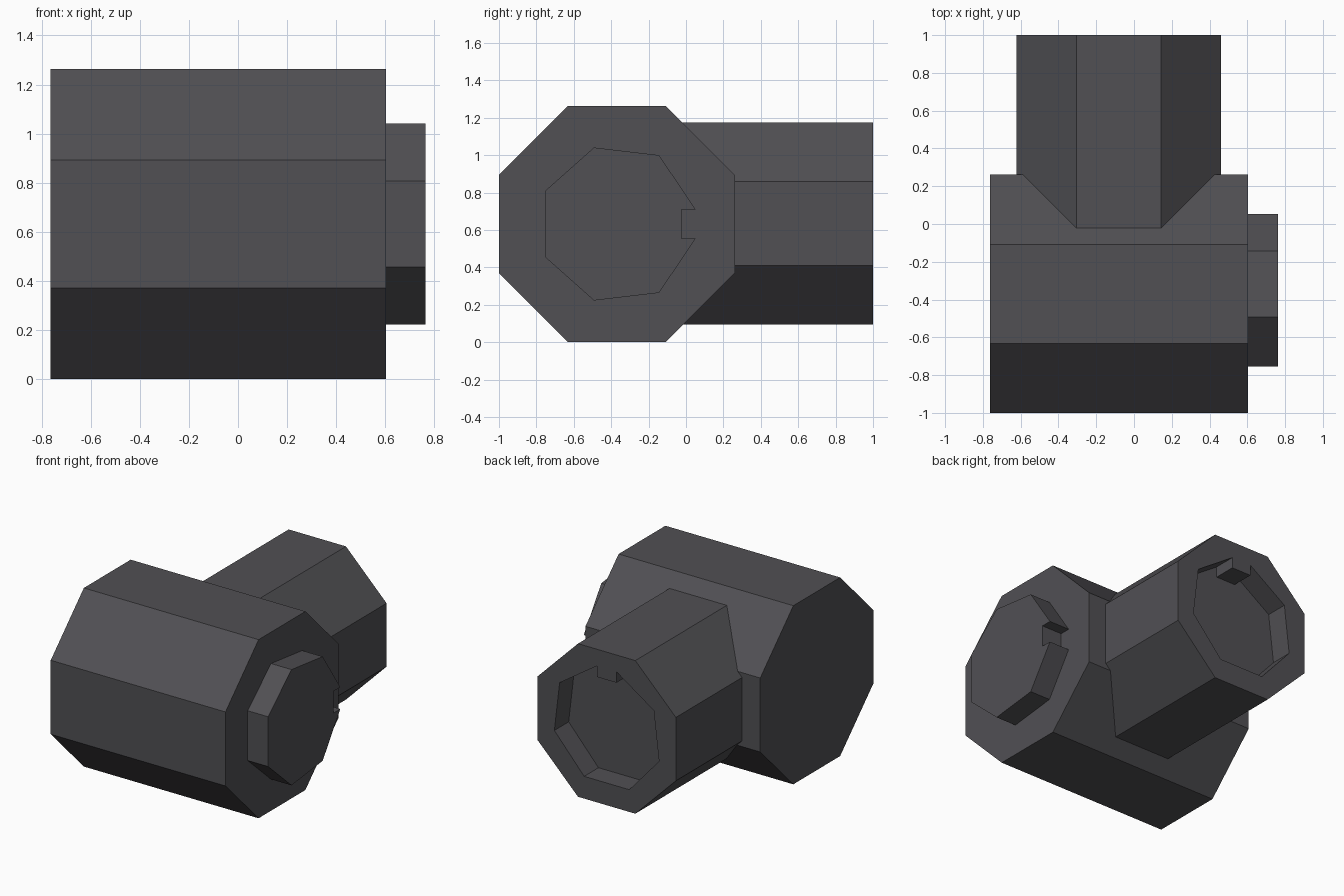
import bpy
import bmesh
from math import cos, sin, pi, radians
from mathutils import Vector

cube = bpy.data.objects.get("Cube")
if cube:
    bpy.data.objects.remove(cube, do_unlink=True)

# One dark plastic colour
COLOUR = (0.082, 0.08, 0.088, 1.0)
plastic = bpy.data.materials.new("dark_grey_plastic")
plastic.use_nodes = True
plastic.diffuse_color = COLOUR
plastic.node_tree.nodes["Principled BSDF"].inputs["Base Color"].default_value = COLOUR


def prism(name, profile, origin, side, up, axis, start, end):
    """Extrude a closed 2D profile along an axis."""
    origin, side, up, axis = map(Vector, (origin, side, up, axis))
    bm = bmesh.new()
    verts = [bm.verts.new(origin + side * a + up * b + axis * start) for a, b in profile]
    base = bm.faces.new(verts)
    moved = bmesh.ops.extrude_face_region(bm, geom=[base])["geom"]
    bmesh.ops.translate(bm, vec=axis * (end - start),
                        verts=[v for v in moved if isinstance(v, bmesh.types.BMVert)])
    bmesh.ops.recalc_face_normals(bm, faces=bm.faces)
    mesh = bpy.data.meshes.new(name)
    bm.to_mesh(mesh)
    bm.free()
    mesh.materials.append(plastic)
    obj = bpy.data.objects.new(name, mesh)
    bpy.context.collection.objects.link(obj)
    return obj


def combine(target, tool, operation):
    """Apply a boolean and remove the tool."""
    mod = target.modifiers.new(tool.name, "BOOLEAN")
    mod.operation = operation
    mod.solver = "EXACT"
    mod.object = tool
    bpy.context.view_layer.objects.active = target
    bpy.ops.object.modifier_apply(modifier=mod.name)
    bpy.data.objects.remove(tool, do_unlink=True)


def octagon(apothem):
    r = apothem / cos(pi / 8)
    return [(r * cos(radians(22.5 + 45 * i)), r * sin(radians(22.5 + 45 * i)))
            for i in range(8)]


# Keyed connector outline, mirrored about its keyway
half = [(0.077, 0.345), (0.077, 0.422), (0.368, 0.226), (0.409, -0.122), (0.176, -0.384)]
keyed = half + [(-a, b) for a, b in reversed(half)]

X, Y, Z = (1, 0, 0), (0, 1, 0), (0, 0, 1)
body_centre = (0, -0.37, 0.632)
branch_centre = (-0.08, 0, 0.635)

# Main barrel and the branch leaving its back
fitting = prism("pipe_fitting", octagon(0.631), body_centre, Y, Z, X, -0.763, 0.603)
branch = prism("branch", octagon(0.541), branch_centre, X, Z, Y, -0.35, 1.0)
combine(fitting, branch, "UNION")

# Keyed plug on the left end, matching socket in the branch
plug = prism("keyed_plug", keyed, body_centre, Z, Y, X, 0.5, 0.763)
combine(fitting, plug, "UNION")
socket = prism("keyed_socket", keyed, branch_centre, X, Z, Y, 0.84, 1.1)
combine(fitting, socket, "DIFFERENCE")
